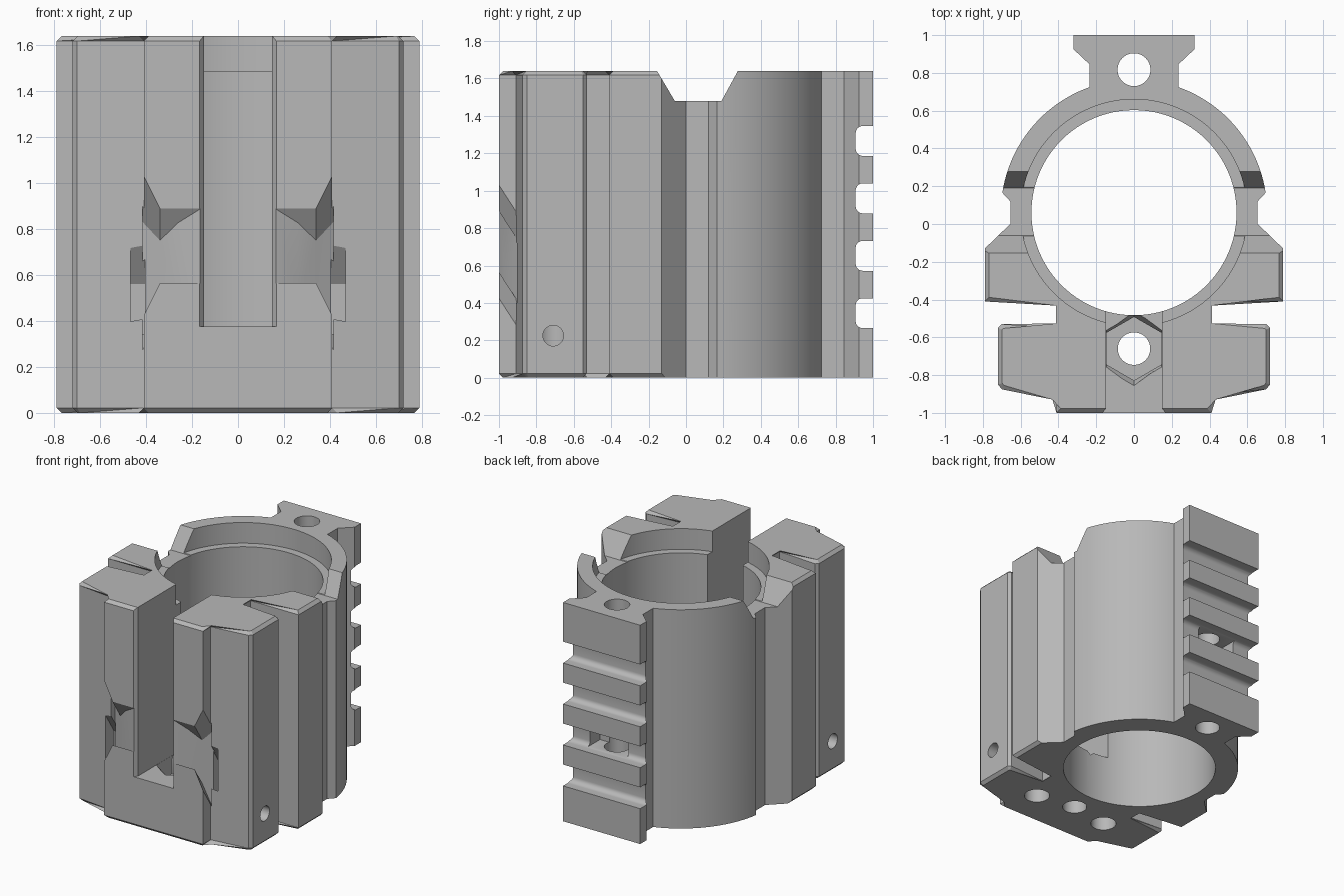
import bpy, bmesh, math
from math import cos, sin, radians, pi
from mathutils import Matrix

if "Cube" in bpy.data.objects:
    bpy.data.objects.remove(bpy.data.objects["Cube"], do_unlink=True)

H = 1.64           # height of the extrusion
CY = 0.06          # centre of the bore in y

grey = bpy.data.materials.new("plain grey")
grey.use_nodes = True
grey.diffuse_color = (0.48, 0.48, 0.48, 1)
grey.node_tree.nodes["Principled BSDF"].inputs["Base Color"].default_value = (0.48, 0.48, 0.48, 1)


def to_object(name, bm):
    bmesh.ops.recalc_face_normals(bm, faces=bm.faces)
    me = bpy.data.meshes.new(name)
    bm.to_mesh(me)
    bm.free()
    me.materials.append(grey)
    ob = bpy.data.objects.new(name, me)
    bpy.context.collection.objects.link(ob)
    return ob


def loft(bm, sections):
    """Closed solid through matching loops of points."""
    loops = [[bm.verts.new(p) for p in s] for s in sections]
    n = len(loops[0])
    for a, b in zip(loops, loops[1:]):
        for i in range(n):
            bm.faces.new((a[i], a[(i + 1) % n], b[(i + 1) % n], b[i]))
    bm.faces.new(loops[0])
    bm.faces.new(loops[-1])
    return bm


def prism(pts, z0, z1):
    return loft(bmesh.new(), [[(x, y, z) for x, y in pts] for z in (z0, z1)])


def circle(x, y, r, n=48, start=0.0):
    return [(x + r * cos(start + 2 * pi * i / n), y + r * sin(start + 2 * pi * i / n)) for i in range(n)]


def mirrored(half):
    """Complete a half profile that runs from back to front on +x."""
    return half + [(-x, y) for x, y in reversed(half)]


def along_x(pts, x0, x1):
    return loft(bmesh.new(), [[(x, y, z) for y, z in pts] for x in (x0, x1)])


# Body outline: rail, ring, rear wings, neck, front wings, nose
half = [(0.32, 1.0), (0.32, 0.925), (0.235, 0.845)]
for i in range(25):
    a = radians(70.5 - (70.5 - 8.6) * i / 24)
    half.append((0.705 * cos(a), CY + 0.705 * sin(a)))
half += [(0.655, 0.12), (0.655, 0.0), (0.79, -0.13), (0.79, -0.41), (0.39, -0.41),
         (0.39, -0.55), (0.70, -0.53), (0.72, -0.55), (0.72, -0.85), (0.70, -0.875),
         (0.41, -0.91), (0.41, -1.0)]
bm = prism(mirrored(half), 0, H)
rims = [e for e in bm.edges
        if abs(e.verts[0].co.z - e.verts[1].co.z) < 1e-5 and max(v.co.y for v in e.verts) < -0.1]
bmesh.ops.bevel(bm, geom=rims, offset=0.022, segments=1, affect='EDGES', clamp_overlap=False)
body = to_object("clamp_body", bm)


def cut(bm):
    tool = to_object("cutter", bm)
    tool.hide_render = True
    bpy.context.view_layer.objects.active = body
    mod = body.modifiers.new("cut", 'BOOLEAN')
    mod.operation = 'DIFFERENCE'
    mod.solver = 'EXACT'
    mod.object = tool
    bpy.ops.object.modifier_apply(modifier=mod.name)
    bpy.data.objects.remove(tool, do_unlink=True)


# Bore with counterbore
cut(prism(circle(0, CY, 0.543, 96), -0.1, H + 0.1))
cut(prism(circle(0, CY, 0.60, 96), 1.485, H + 0.1))

# Front slot with chamfered mouth
cut(prism(mirrored([(0.147, -0.35), (0.147, -0.975), (0.167, -1.0), (0.167, -1.1)]), 0.375, H + 0.1))

# Nut pocket with lead-in, and its screw hole
hexes = [(0.168, 0.24), (0.168, 0.34), (0.215, 0.40)]
pocket = [[(max(-0.146, min(0.146, x)), y, z) for x, y in circle(0, -0.66, r, 6, pi / 2)] for r, z in hexes]
cut(loft(bmesh.new(), pocket))
cut(prism(circle(0, -0.66, 0.086), -0.1, 0.3))

# Rail bore
cut(prism(circle(0, 0.817, 0.087), -0.1, H + 0.1))

# Angled notch across the ring
cut(along_x([(-0.19, 1.70), (-0.06, 1.48), (0.19, 1.48), (0.31, 1.70)], -1, 1))

# Rounded cross slots in the rail
for k in range(4):
    z = 0.345 + 0.307 * k
    prof = [(1.1, z - 0.08)]
    for base, sign in ((-90, -1), (0, 1)):
        for i in range(7):
            a = radians(270 - 15 * i) if sign < 0 else radians(180 - 15 * i)
            prof.append((0.945 + 0.038 * cos(a), z + sign * 0.042 + 0.038 * sin(a)))
    prof.append((1.1, z + 0.08))
    cut(along_x(prof, -0.6, 0.6))

# Deeper window in one rail slot
cut(prism([(-0.16, 0.79), (0.16, 0.79), (0.16, 1.1), (-0.16, 1.1)], 0.575, 0.73))

for s in (-1, 1):
    # Blind bottom holes and side pin holes
    cut(prism(circle(s * 0.31, -0.71, 0.09), -0.1, 0.40))
    pin = prism(circle(0, 0, 0.055, 32), 0.3, 0.9)
    bmesh.ops.transform(pin, matrix=Matrix.Translation((0, -0.71, 0.225)) @ Matrix.Rotation(s * pi / 2, 4, 'Y'),
                        verts=pin.verts)
    cut(pin)

    # Slanted strap channel flaring outward across the nose
    sections = []
    for x, back, flare in ((0.13, -1.01, 0), (0.165, -0.998, 0), (0.26, -0.96, 0),
                           (0.34, -0.91, 0), (0.415, -0.865, 0.15)):
        drop = lambda y: -1.55 * (y + 1)
        sections.append([(s * x, y, z + drop(y)) for y, z in
                         ((-1.1, 0.565 - flare), (back, 0.565 - flare),
                          (back, 0.89 + flare), (-1.1, 0.89 + flare))])
    cut(loft(bmesh.new(), sections))

    # Strap exit in the wing
    cut(along_x([(-1.1, 0.70), (-0.80, 0.24), (-0.80, 0.56), (-1.1, 1.02)],
                *sorted((s * 0.405, s * 0.467))))

# Smooth curved walls, crisp edges
bpy.ops.object.select_all(action='DESELECT')
body.select_set(True)
bpy.context.view_layer.objects.active = body
bpy.ops.object.shade_smooth_by_angle(angle=radians(25))
